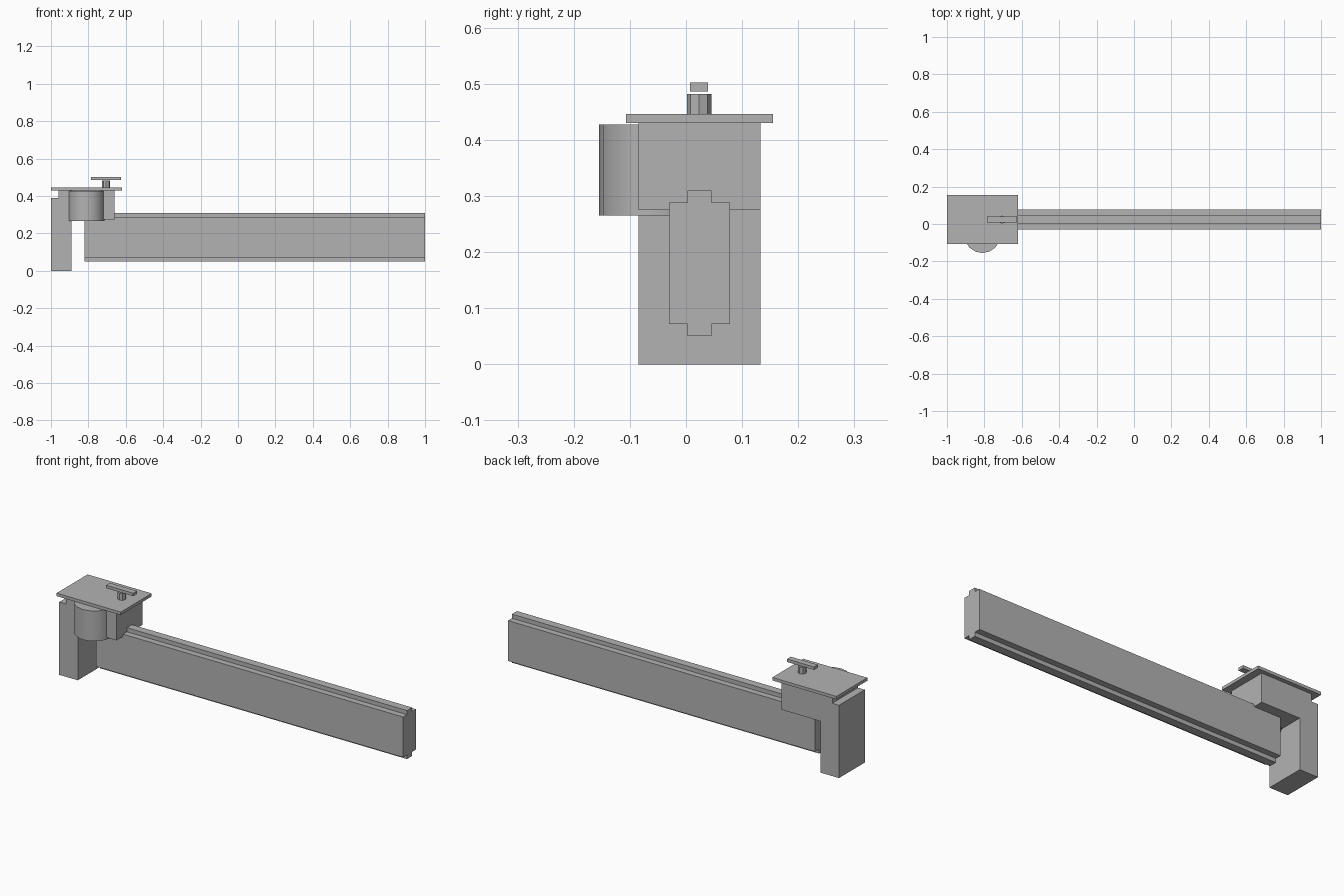
import bpy
import bmesh
import math
from mathutils import Matrix, Vector

if "Cube" in bpy.data.objects:
    bpy.data.objects.remove(bpy.data.objects["Cube"], do_unlink=True)

grey = bpy.data.materials.new("plain grey")
grey.use_nodes = True
tone = (0.45, 0.45, 0.45, 1)
grey.diffuse_color = tone
grey.node_tree.nodes["Principled BSDF"].inputs["Base Color"].default_value = tone


def finish(name, bm):
    bmesh.ops.recalc_face_normals(bm, faces=bm.faces)
    mesh = bpy.data.meshes.new(name)
    bm.to_mesh(mesh)
    bm.free()
    mesh.materials.append(grey)
    obj = bpy.data.objects.new(name, mesh)
    bpy.context.collection.objects.link(obj)
    return obj


def extrude(name, points, offset):
    """Sweep a closed outline along an offset."""
    bm = bmesh.new()
    face = bm.faces.new([bm.verts.new(p) for p in points])
    grown = bmesh.ops.extrude_face_region(bm, geom=[face], use_keep_orig=True)
    moved = [g for g in grown["geom"] if isinstance(g, bmesh.types.BMVert)]
    bmesh.ops.translate(bm, verts=moved, vec=Vector(offset))
    return finish(name, bm)


def box(name, low, high):
    (x0, y0, z0), (x1, y1, z1) = low, high
    base = [(x0, y0, z0), (x1, y0, z0), (x1, y1, z0), (x0, y1, z0)]
    return extrude(name, base, (0, 0, z1 - z0))


def post(name, x, y, z0, z1, radius, sides):
    """Upright prism with one corner pointing to the front."""
    ring = [(x + radius * math.sin(math.tau * i / sides),
             y - radius * math.cos(math.tau * i / sides), z0) for i in range(sides)]
    return extrude(name, ring, (0, 0, z1 - z0))


# Long beam with a narrow tongue above and below
half = [(0.0545, 0.072), (0.0545, 0.288), (0.0215, 0.288), (0.0215, 0.31)]
right_half = [(0.0215, 0.05), (0.0215, 0.072)] + half
outline = right_half + [(-y, z) for y, z in reversed(right_half)]
extrude("beam", [(-0.82, 0.024 + y, z) for y, z in outline], (1.82, 0, 0))

# Bracket: leg and overhanging head, stepped at the top
bracket = [(-1, 0), (-0.89, 0), (-0.89, 0.275), (-0.66, 0.275),
           (-0.66, 0.431), (-0.96, 0.431), (-0.96, 0.39), (-1, 0.39)]
extrude("bracket", [(x, -0.085, z) for x, z in bracket], (0, 0.218, 0))

# Rounded housing on the front of the head
housing = post("housing", -0.811, -0.057, 0.265, 0.427, 0.098, 16)

# Cover plate and turning handle
box("cover_plate", (-1, -0.107, 0.43), (-0.62, 0.155, 0.446))
post("handle_post", -0.705, 0.0235, 0.446, 0.482, 0.0215, 8)
box("handle_bar", (-0.786, 0.007, 0.486), (-0.626, 0.039, 0.502))

# Soft shading on the housing's curved side only
bpy.ops.object.select_all(action="DESELECT")
housing.select_set(True)
bpy.context.view_layer.objects.active = housing
bpy.ops.object.shade_smooth_by_angle(angle=math.radians(30))
